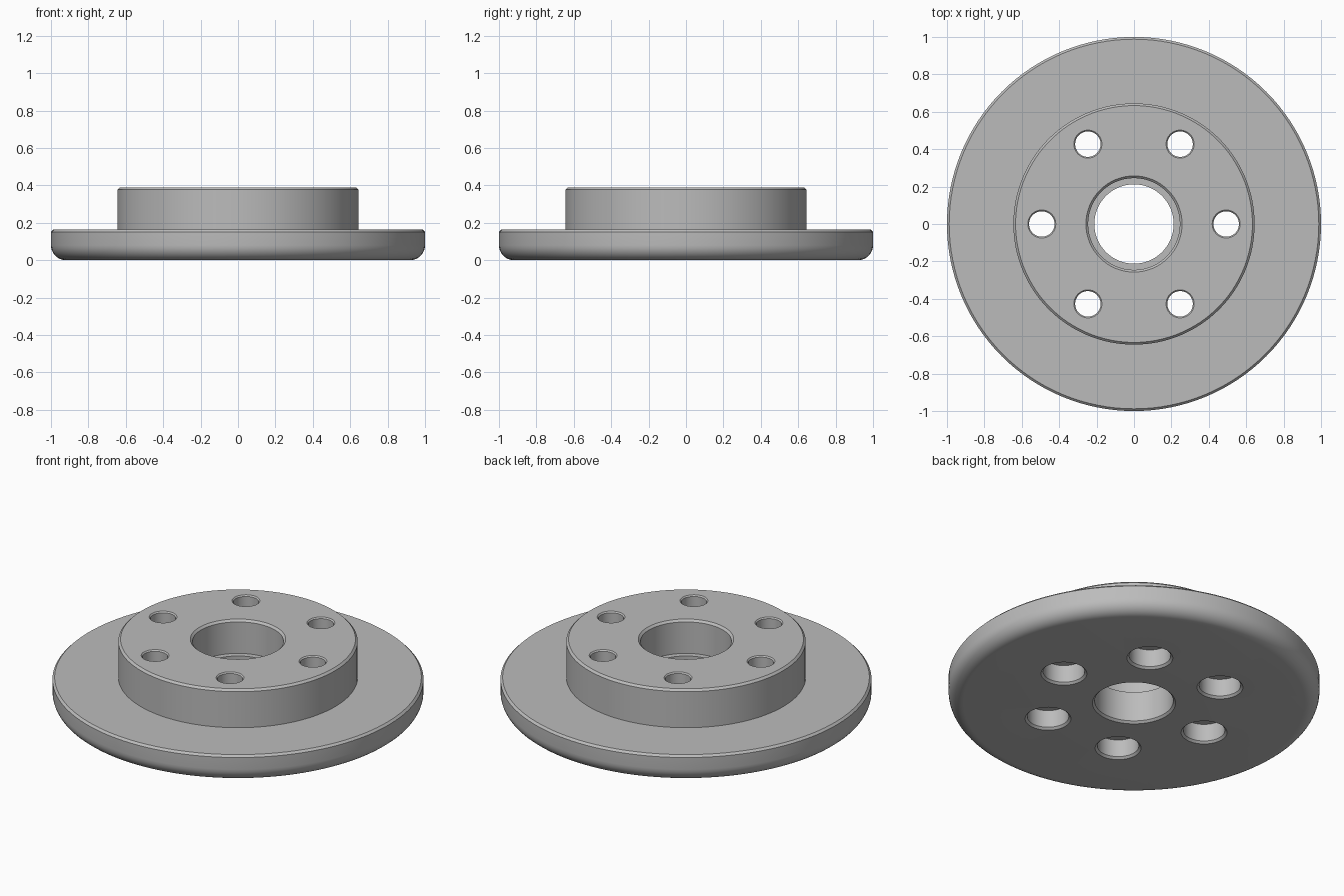
import bpy, bmesh, math

cube = bpy.data.objects.get("Cube")
if cube:
    bpy.data.objects.remove(cube, do_unlink=True)

# Material
GREY = (0.5, 0.5, 0.5, 1.0)
metal = bpy.data.materials.new("plain grey metal")
metal.use_nodes = True
metal.diffuse_color = GREY
metal.node_tree.nodes["Principled BSDF"].inputs["Base Color"].default_value = GREY

# Main dimensions
RIM, HUB, STEP_BORE, BORE = 1.0, 0.645, 0.245, 0.212
FLANGE_TOP, HUB_TOP, BORE_STEP = 0.163, 0.389, 0.19
ROUND, CHAMFER = 0.08, 0.012
BOLT_CIRCLE, BOLTS = 0.493, 6


def lathe(name, profile, segments, closed, centre=(0, 0)):
    """Turn an (r, z) profile around z; points with r = 0 become poles."""
    bm = bmesh.new()
    verts = [bm.verts.new((r, 0, z)) for r, z in profile]
    pairs = list(zip(verts, verts[1:]))
    if closed:
        pairs.append((verts[-1], verts[0]))
    edges = [bm.edges.new(p) for p in pairs]
    bmesh.ops.spin(bm, geom=verts + edges, cent=(0, 0, 0), axis=(0, 0, 1),
                   angle=math.tau, steps=segments, use_duplicate=False)
    bmesh.ops.remove_doubles(bm, verts=bm.verts, dist=1e-5)
    bmesh.ops.recalc_face_normals(bm, faces=bm.faces)
    mesh = bpy.data.meshes.new(name)
    bm.to_mesh(mesh)
    bm.free()
    obj = bpy.data.objects.new(name, mesh)
    obj.location = (*centre, 0)
    bpy.context.collection.objects.link(obj)
    return obj


# Flange, hub and stepped centre bore as one turned body
rounded_edge = []
for i in range(9):
    a = math.pi / 2 * i / 8
    rounded_edge.append((RIM - ROUND + ROUND * math.sin(a),
                         ROUND - ROUND * math.cos(a)))
profile = rounded_edge + [
    (RIM, FLANGE_TOP - CHAMFER), (RIM - CHAMFER, FLANGE_TOP),
    (HUB, FLANGE_TOP), (HUB, HUB_TOP - CHAMFER), (HUB - CHAMFER, HUB_TOP),
    (STEP_BORE + CHAMFER, HUB_TOP), (STEP_BORE, HUB_TOP - CHAMFER),
    (STEP_BORE, BORE_STEP), (BORE, BORE_STEP),
    (BORE, CHAMFER), (BORE + CHAMFER, 0)]
disc = lathe("hub_disc", profile, 128, True)
disc.data.materials.append(metal)

# Bolt holes: wide counterbore below, narrow chamfered hole above
HOLE, COUNTERBORE, DEPTH, LIP = 0.068, 0.112, 0.115, 0.007
OVER = 0.02
cutter_profile = [
    (0, -OVER), (COUNTERBORE + CHAMFER + OVER, -OVER),
    (COUNTERBORE, CHAMFER), (COUNTERBORE, DEPTH), (HOLE, DEPTH),
    (HOLE, HUB_TOP - LIP), (HOLE + LIP + OVER, HUB_TOP + OVER),
    (0, HUB_TOP + OVER)]
cutters = []
for i in range(BOLTS):
    a = math.tau * i / BOLTS
    spot = (BOLT_CIRCLE * math.cos(a), BOLT_CIRCLE * math.sin(a))
    cutter = lathe("bolt_hole_cutter", cutter_profile, 48, False, spot)
    cutter.hide_render = True
    cutters.append(cutter)
    cut = disc.modifiers.new("bolt_hole", 'BOOLEAN')
    cut.operation = 'DIFFERENCE'
    cut.solver = 'EXACT'
    cut.object = cutter

# Apply the cuts and remove the cutters
bpy.context.view_layer.update()
graph = bpy.context.evaluated_depsgraph_get()
finished = bpy.data.meshes.new_from_object(disc.evaluated_get(graph))
disc.modifiers.clear()
disc.data = finished
for cutter in cutters:
    bpy.data.objects.remove(cutter, do_unlink=True)
disc.data.materials.clear()
disc.data.materials.append(metal)

# Smooth walls with crisp machined edges
for obj in bpy.context.selected_objects:
    obj.select_set(False)
disc.select_set(True)
bpy.context.view_layer.objects.active = disc
bpy.ops.object.shade_smooth_by_angle(angle=math.radians(30))
